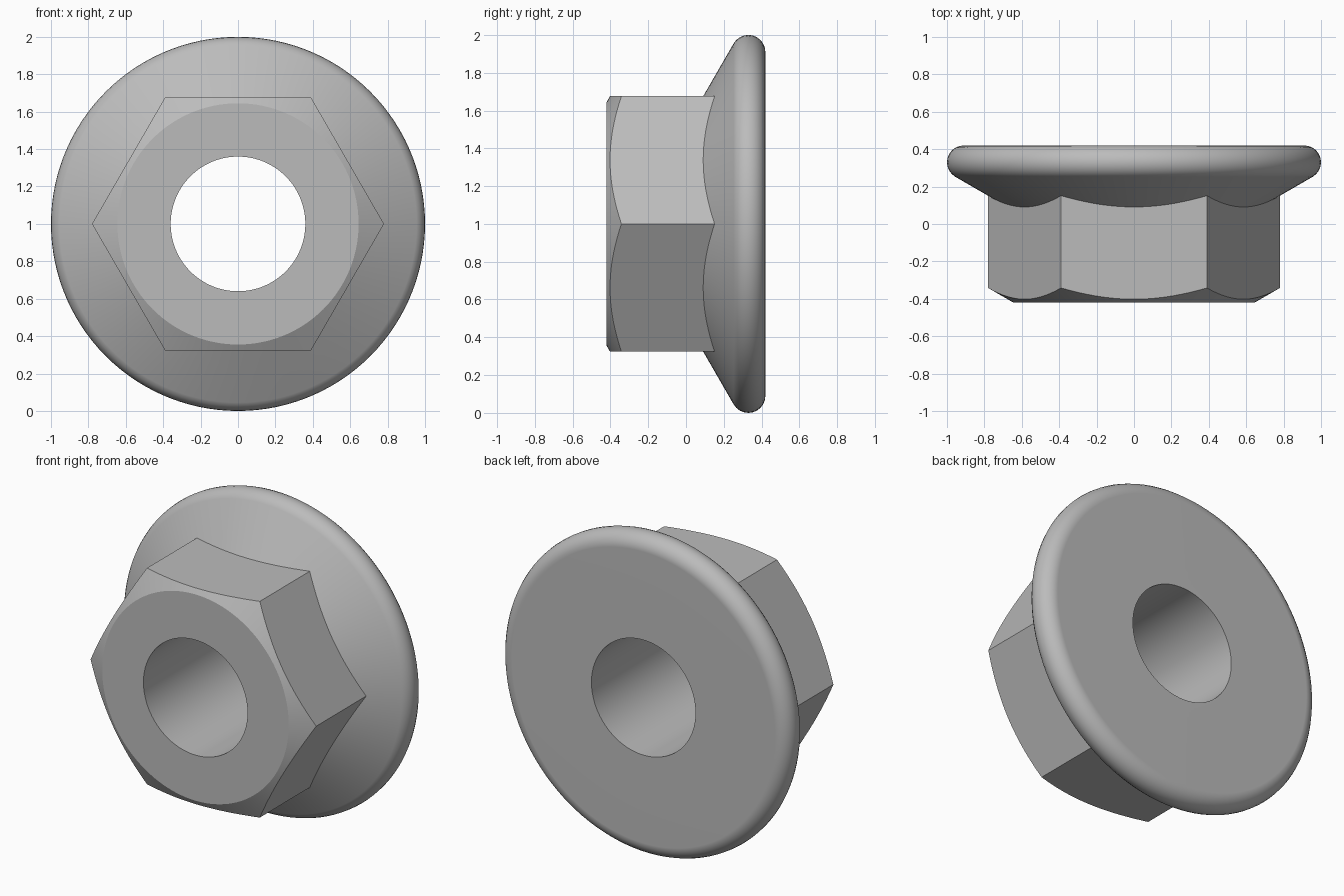
import bpy, bmesh, math

if "Cube" in bpy.data.objects:
    bpy.data.objects.remove(bpy.data.objects["Cube"], do_unlink=True)

SEGMENTS = 120          # multiple of six, so corners fall on vertices
FLAT = 0.676            # hexagon centre to flat
BORE, FACE = 0.36, 0.645
FRONT, BACK = -0.42, 0.42
RIM_R, RIM_C = 0.09, 0.91
SLOPE = math.tan(math.radians(30))

steel = bpy.data.materials.new("grey steel")
steel.use_nodes = True
colour = (0.5, 0.5, 0.5, 1)
steel.diffuse_color = colour
steel.node_tree.nodes["Principled BSDF"].inputs["Base Color"].default_value = colour


def hex_radius(a):
    """Distance from the axis to the hexagon at angle a."""
    sector = math.pi / 3
    return FLAT / math.cos(a % sector - sector / 2)


def section(a):
    """Closed half profile (radius, y) at angle a."""
    h = hex_radius(a)
    rim_y = BACK - RIM_R
    arc = [math.radians(-60 + 15 * i) for i in range(11)]
    rim = [(RIM_C + RIM_R * math.cos(t), rim_y + RIM_R * math.sin(t)) for t in arc]
    cone_y = rim[0][1] - (rim[0][0] - h) * SLOPE
    chamfer_y = FRONT + (h - FACE) * SLOPE
    return [(BORE, FRONT), (FACE, FRONT), (h, chamfer_y), (h, cone_y)] + rim + [(BORE, BACK)]


# Flange nut: sweep the section around the y axis
bm = bmesh.new()
rings = []
for i in range(SEGMENTS):
    a = math.tau * i / SEGMENTS
    rings.append([bm.verts.new((r * math.cos(a), y, 1 + r * math.sin(a)))
                  for r, y in section(a)])
for i, ring in enumerate(rings):
    after = rings[(i + 1) % SEGMENTS]
    for j in range(len(ring)):
        k = (j + 1) % len(ring)
        bm.faces.new((ring[j], ring[k], after[k], after[j]))
bmesh.ops.recalc_face_normals(bm, faces=bm.faces)

mesh = bpy.data.meshes.new("flange_nut")
bm.to_mesh(mesh)
bm.free()
mesh.materials.append(steel)
nut = bpy.data.objects.new("flange_nut", mesh)
bpy.context.collection.objects.link(nut)

# Smooth cone and rim, crisp hexagon edges
bpy.context.view_layer.objects.active = nut
nut.select_set(True)
bpy.ops.object.shade_smooth_by_angle(angle=math.radians(25))
weighted = nut.modifiers.new("weighted_normals", "WEIGHTED_NORMAL")
weighted.keep_sharp = True
